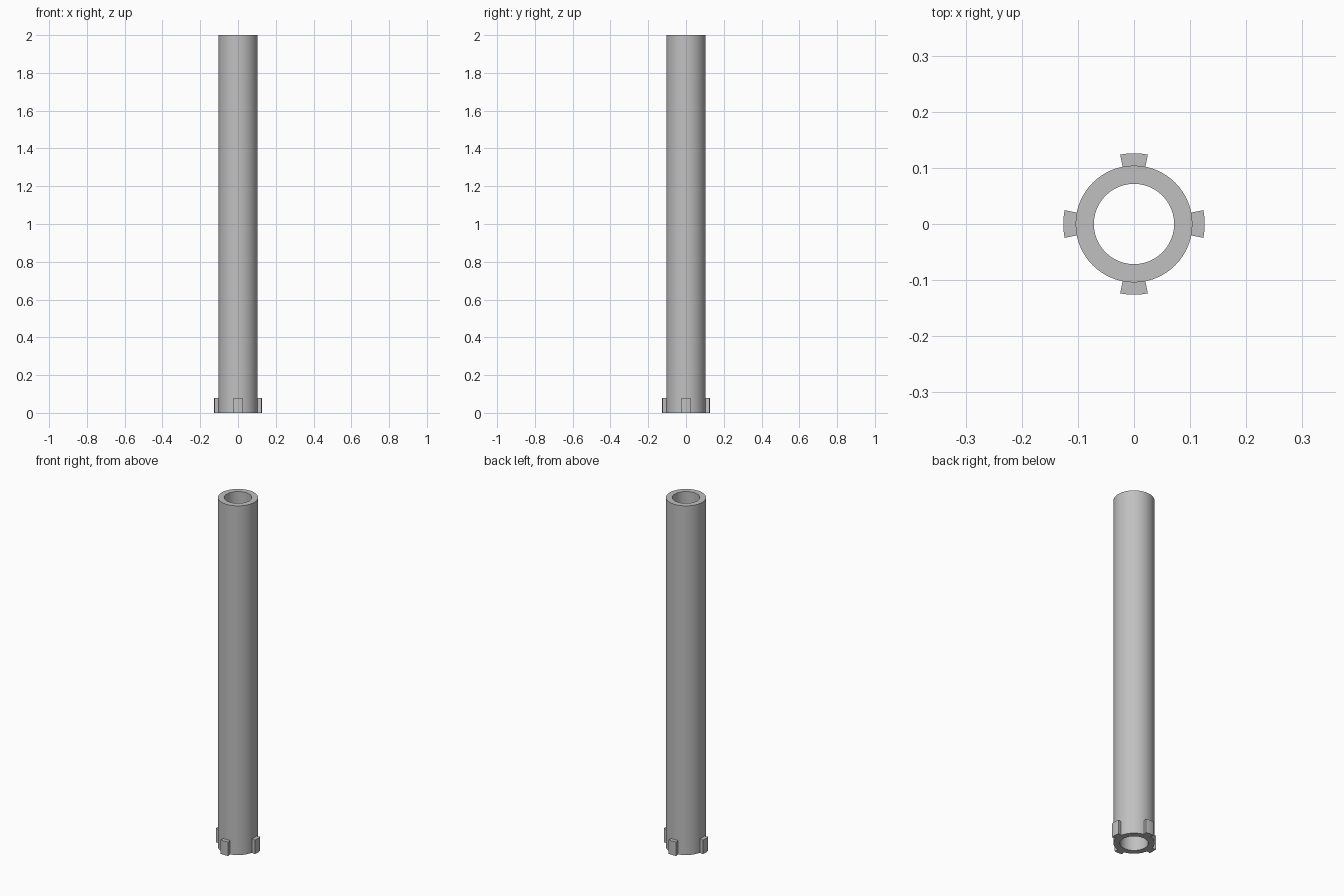
import bpy, bmesh
from math import cos, sin, pi, radians

cube = bpy.data.objects.get("Cube")
if cube:
    bpy.data.objects.remove(cube, do_unlink=True)

HEIGHT, OUTER, BORE = 2.0, 0.104, 0.0715
LUG_HEIGHT, LUG_OUTER, LUG_HALF_ANGLE = 0.08, 0.126, radians(11.25)

grey = bpy.data.materials.new("plain grey")
grey.use_nodes = True
colour = (0.53, 0.53, 0.53, 1)
grey.diffuse_color = colour
grey.node_tree.nodes["Principled BSDF"].inputs["Base Color"].default_value = colour


def ring_sector(name, inner, outer, height, start, sweep, steps):
    """Extruded ring, or a slice of one when the sweep is less than a full turn."""
    closed = sweep >= 2 * pi
    bm = bmesh.new()
    sections = []
    for i in range(steps if closed else steps + 1):
        a = start + sweep * i / steps
        sections.append([bm.verts.new((r * cos(a), r * sin(a), z))
                         for r, z in ((inner, 0), (outer, 0), (outer, height), (inner, height))])
    following = sections[1:] + (sections[:1] if closed else [])
    for s, t in zip(sections, following):
        for k in range(4):
            n = (k + 1) % 4
            bm.faces.new((s[k], s[n], t[n], t[k]))
    if not closed:
        bm.faces.new(sections[0])
        bm.faces.new(sections[-1])
    bmesh.ops.recalc_face_normals(bm, faces=bm.faces[:])
    mesh = bpy.data.meshes.new(name)
    bm.to_mesh(mesh)
    bm.free()
    mesh.materials.append(grey)
    obj = bpy.data.objects.new(name, mesh)
    bpy.context.collection.objects.link(obj)
    bpy.ops.object.select_all(action='DESELECT')
    obj.select_set(True)
    bpy.context.view_layer.objects.active = obj
    bpy.ops.object.shade_smooth_by_angle(angle=radians(30))
    return obj


# Long hollow tube
ring_sector("tube", BORE, OUTER, HEIGHT, 0, 2 * pi, 96)

# Four locking lugs around the foot, rooted slightly inside the tube wall
for i, side in enumerate(("left", "back", "right", "front")):
    ring_sector(side + "_lug", OUTER - 0.002, LUG_OUTER, LUG_HEIGHT,
                i * pi / 2 - LUG_HALF_ANGLE, 2 * LUG_HALF_ANGLE, 8)
